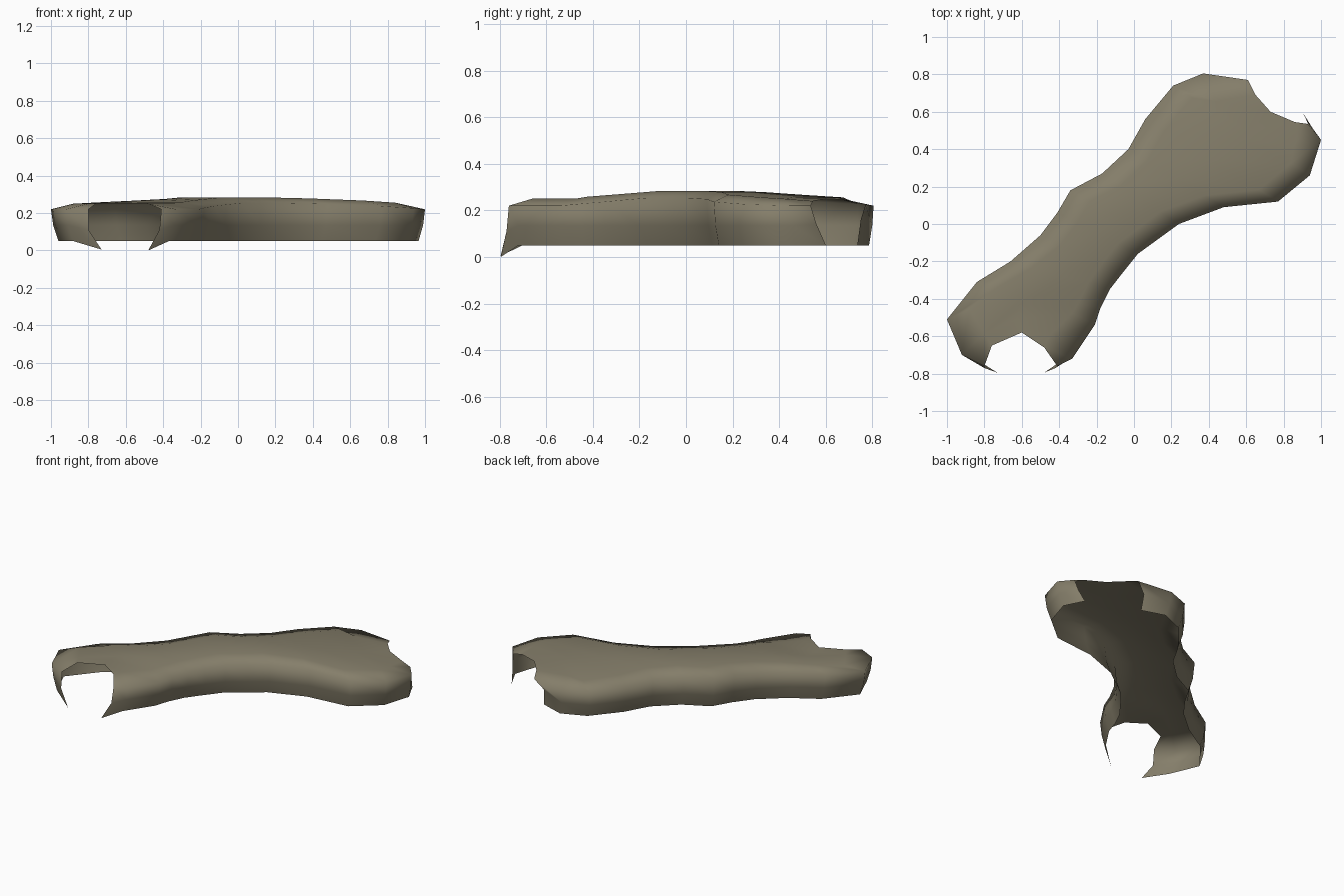
import bpy
import bmesh
from mathutils import Vector

cube = bpy.data.objects.get("Cube")
if cube:
    bpy.data.objects.remove(cube, do_unlink=True)

# Rim outlines of the two long sides, from the front end to the back end
left_rim = [(-.80, -.76), (-.92, -.70), (-1, -.51), (-.84, -.31), (-.66, -.20),
            (-.50, -.06), (-.41, .06), (-.34, .18), (-.17, .27), (-.03, .40),
            (.06, .56), (.21, .74), (.37, .805), (.61, .77)]
right_rim = [(-.41, -.76), (-.33, -.72), (-.21, -.54), (-.18, -.45), (-.13, -.35),
             (-.06, -.26), (.02, -.16), (.13, -.08), (.24, 0), (.48, .09),
             (.77, .12), (.94, .26), (1, .45), (.93, .535)]
last = len(left_rim) - 1

# Pull of the top surface away from the end notches: row -> (edge, middle)
pull = {1: ((0, .12), (0, .2)), 2: ((0, .06), (0, .1)),
        last - 1: ((-.04, -.09), (-.07, -.13)), last - 2: ((0, 0), (-.02, -.04))}


def top_height(row):
    """Gentle crown along the length."""
    rise = min((row - 2) / 4, (last - 1.5 - row) / 3, 1)
    return .25 + .034 * max(0, rise)


def section(row):
    """Cross-section: wall, rim, crowned top, rim, wall."""
    left, right = Vector(left_rim[row]), Vector(right_rim[row])
    span = right - left
    inward = span.normalized()
    z = top_height(row)
    edge, middle = (Vector(v) for v in pull.get(row, ((0, 0), (0, 0))))
    inset = min(.12 / span.length, .25)
    flat = [(left + inward * .04, .05), (left + inward * .012, .135),
            (left, z - .03),
            (left + span * inset + edge, z),
            (left + span * .5 + middle, z),
            (right - span * inset + edge, z),
            (right, z - .03),
            (right - inward * .012, .135), (right - inward * .04, .05)]
    return [Vector((p.x, p.y, h)) for p, h in flat]


rows = [section(r) for r in range(last + 1)]
# Ragged open ends
rows[0] = [Vector(p) for p in (
    (-.73, -.795, .005), (-.80, -.77, .11), (-.80, -.76, .22),
    (-.76, -.65, .25), (-.60, -.58, .25), (-.48, -.66, .25),
    (-.41, -.76, .22), (-.42, -.77, .11), (-.48, -.795, 0))]
rows[last] = [Vector(p) for p in (
    (.56, .735, .05), (.55, .75, .16), (.61, .77, .225),
    (.65, .69, .245), (.73, .60, .25), (.86, .545, .24),
    (.93, .535, .22), (.92, .56, .14), (.90, .60, .05))]

# Skin the sections into an open shell
bm = bmesh.new()
grid = [[bm.verts.new(p) for p in row] for row in rows]
for near, far in zip(grid, grid[1:]):
    for c in range(len(near) - 1):
        face = bm.faces.new((near[c], near[c + 1], far[c + 1], far[c]))
        face.smooth = True
mesh = bpy.data.meshes.new("curved_shell")
bm.to_mesh(mesh)
bm.free()
shell = bpy.data.objects.new("curved_shell", mesh)
bpy.context.collection.objects.link(shell)

# Olive grey surface
mat = bpy.data.materials.new("olive_grey")
mat.use_nodes = True
colour = (.235, .21, .145, 1)
mat.diffuse_color = colour
bsdf = mat.node_tree.nodes["Principled BSDF"]
bsdf.inputs["Base Color"].default_value = colour
bsdf.inputs["Roughness"].default_value = .9
mesh.materials.append(mat)
